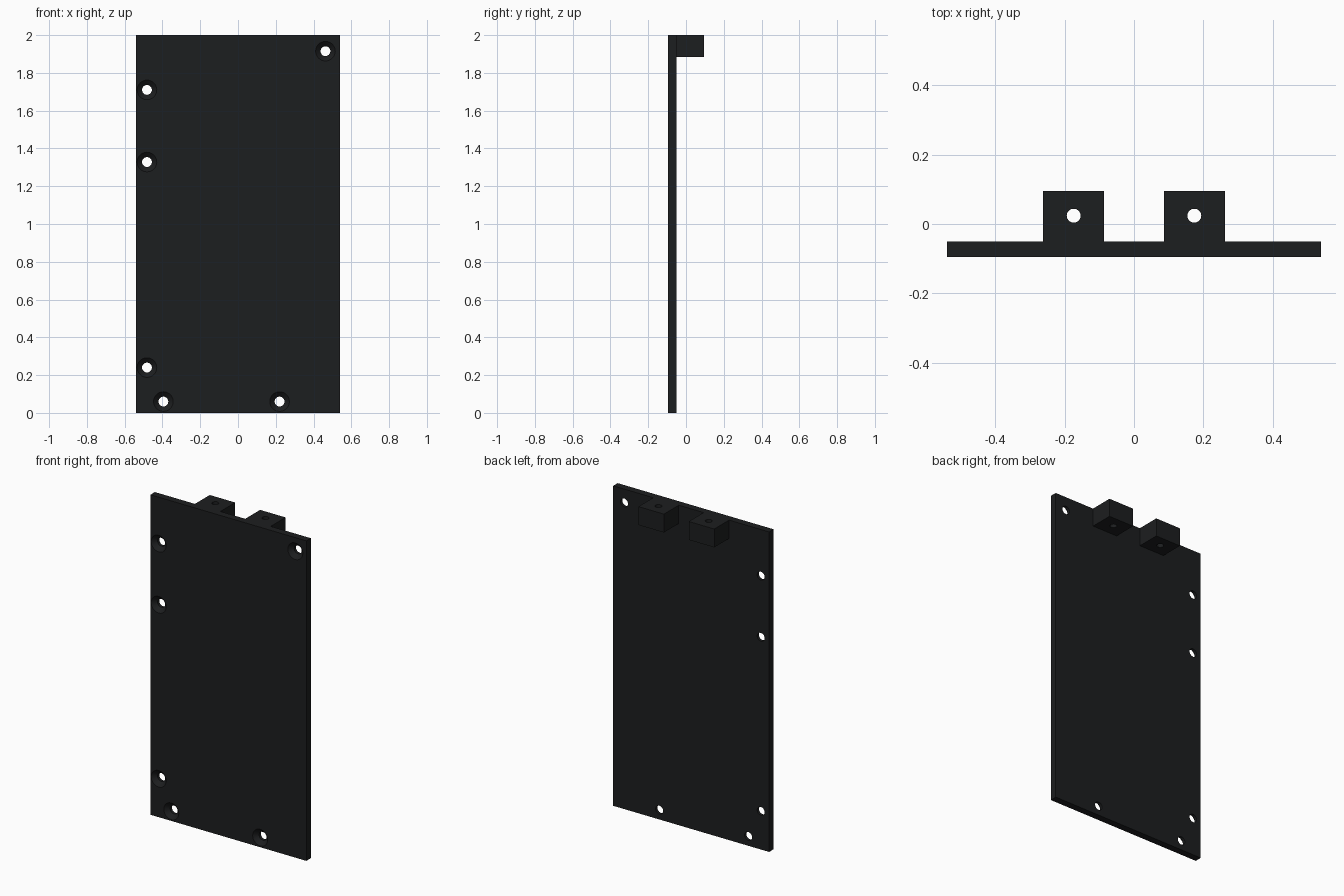
import bpy
import math

if "Cube" in bpy.data.objects:
    bpy.data.objects.remove(bpy.data.objects["Cube"])

mat = bpy.data.materials.new("dark_plastic")
mat.diffuse_color = (0.012, 0.013, 0.014, 1)
mat.use_nodes = True
mat.node_tree.nodes["Principled BSDF"].inputs["Base Color"].default_value = mat.diffuse_color


def box(name, x0, x1, y0, y1, z0, z1):
    bpy.ops.mesh.primitive_cube_add(size=1, location=((x0 + x1) / 2, (y0 + y1) / 2, (z0 + z1) / 2))
    ob = bpy.context.object
    ob.name = name
    ob.scale = (x1 - x0, y1 - y0, z1 - z0)
    bpy.ops.object.transform_apply(location=True, rotation=False, scale=True)
    return ob


def combine(target, tool, operation):
    mod = target.modifiers.new(operation.lower(), 'BOOLEAN')
    mod.operation = operation
    mod.solver = 'EXACT'
    mod.object = tool
    bpy.context.view_layer.objects.active = target
    bpy.ops.object.modifier_apply(modifier=mod.name)
    bpy.data.objects.remove(tool, do_unlink=True)


def cone(r1, r2, depth, loc, rot=(0, 0, 0)):
    bpy.ops.mesh.primitive_cone_add(vertices=32, radius1=r1, radius2=r2, depth=depth,
                                    location=loc, rotation=rot)
    return bpy.context.object


# Flat panel
FRONT, BACK = -0.095, -0.051
plate = box("mounting_plate", -0.539, 0.539, FRONT, BACK, 0, 2)

# Two drilled lugs at the top of the back face
for s in (-1, 1):
    lug = box("lug", s * 0.174 - 0.088, s * 0.174 + 0.088, BACK - 0.01, 0.095, 1.885, 2)
    combine(plate, lug, 'UNION')
for s in (-1, 1):
    combine(plate, cone(0.02, 0.02, 0.4, (s * 0.174, 0.024, 1.94)), 'DIFFERENCE')

# Screw holes, countersunk from the front
HOLES = [(0.463, 1.915), (-0.482, 1.71), (-0.482, 1.328),
         (-0.482, 0.24), (-0.395, 0.06), (0.22, 0.06)]
R, SINK, DEPTH = 0.026, 0.052, 0.026
toward_back = (-math.pi / 2, 0, 0)
for x, z in HOLES:
    combine(plate, cone(R, R, 0.2, (x, FRONT, z), toward_back), 'DIFFERENCE')
    # Cone starts slightly in front of the face so the cut is clean
    e = 0.004
    sink = cone(SINK + e, R - 0.001, DEPTH + 0.001 + e,
                (x, FRONT + (DEPTH + 0.001 - e) / 2, z), toward_back)
    combine(plate, sink, 'DIFFERENCE')

plate.data.materials.clear()
plate.data.materials.append(mat)
for p in plate.data.polygons:
    p.material_index = 0
bpy.ops.object.select_all(action='DESELECT')
plate.select_set(True)
bpy.context.view_layer.objects.active = plate
bpy.ops.object.shade_smooth_by_angle(angle=math.radians(30))
